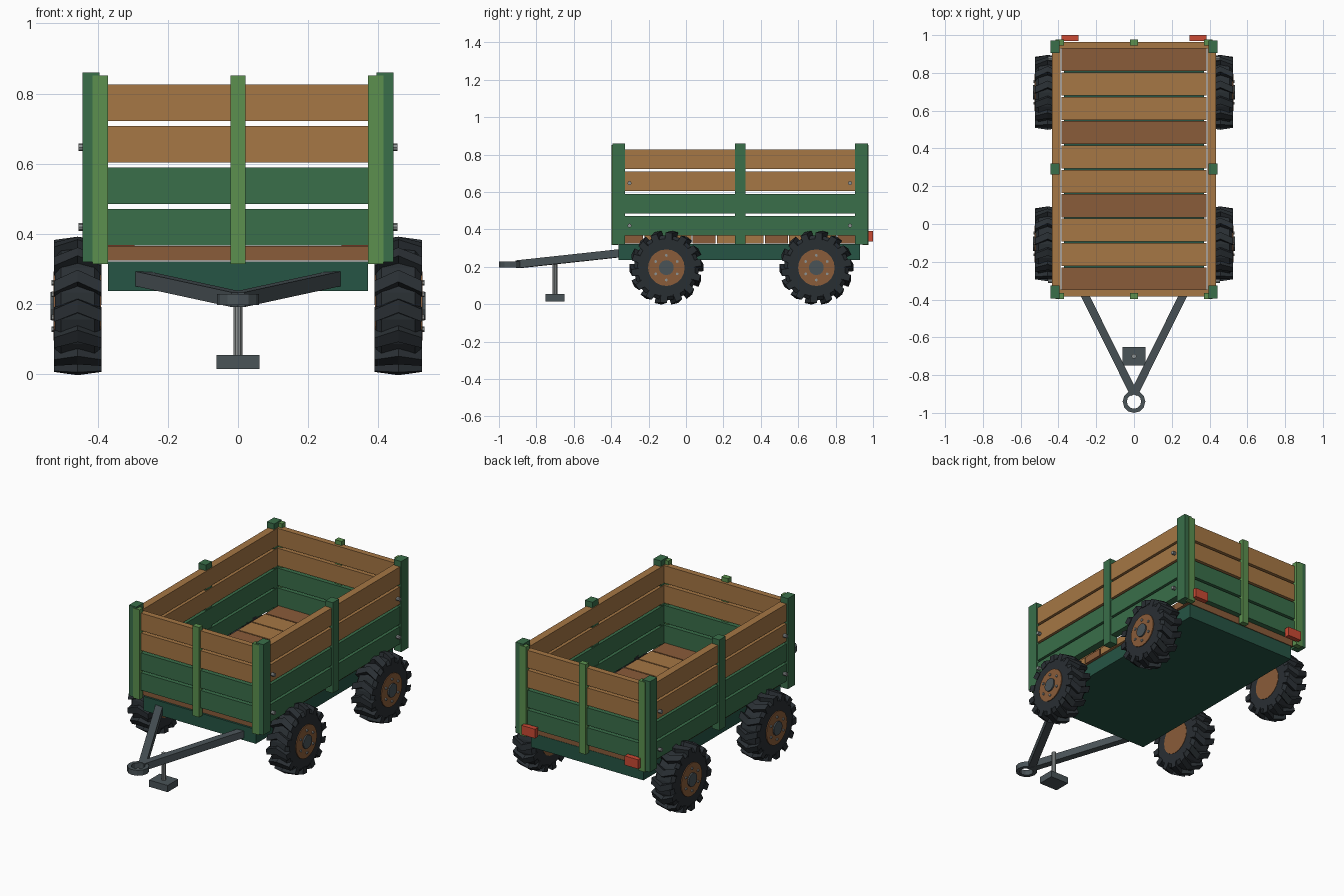
import bpy, bmesh
from math import sin, cos, pi, tau
from mathutils import Vector, Matrix

if "Cube" in bpy.data.objects:
    bpy.data.objects.remove(bpy.data.objects["Cube"])


def mat(name, r, g, b):
    m = bpy.data.materials.new(name)
    m.diffuse_color = [(c / 255) ** 2.2 for c in (r, g, b)] + [1]
    m.use_nodes = True
    m.node_tree.nodes["Principled BSDF"].inputs["Base Color"].default_value = m.diffuse_color
    return m


WOOD = mat("wood", 164, 118, 70)
DARKWOOD = mat("dark_wood", 136, 92, 60)
GREEN = mat("green", 60, 110, 75)
LIGHT = mat("light_green", 92, 143, 80)
FRAME = mat("frame_green", 42, 85, 70)
RUBBER = mat("rubber", 45, 50, 54)
STEEL = mat("steel", 75, 84, 88)
ZINC = mat("zinc", 140, 145, 145)
RED = mat("red", 200, 75, 55)
YC = 0.29  # middle of the cargo body along y


def finish(name, bm, m):
    bmesh.ops.recalc_face_normals(bm, faces=bm.faces[:])
    me = bpy.data.meshes.new(name)
    bm.to_mesh(me)
    bm.free()
    me.materials.append(m)
    o = bpy.data.objects.new(name, me)
    bpy.context.collection.objects.link(o)
    return o


def box(name, x, y, z, m):
    """Box from (min, max) ranges."""
    bm = bmesh.new()
    bmesh.ops.create_cube(bm, size=1)
    for v in bm.verts:
        v.co = [r[0] if c < 0 else r[1] for c, r in zip(v.co, (x, y, z))]
    return finish(name, bm, m)


def rod(name, a, b, r, m, n=10):
    a, b = Vector(a), Vector(b)
    bm = bmesh.new()
    rot = (b - a).to_track_quat('Z', 'Y').to_matrix().to_4x4()
    bmesh.ops.create_cone(bm, cap_ends=True, segments=n, radius1=r, radius2=r,
                          depth=(b - a).length,
                          matrix=Matrix.Translation((a + b) / 2) @ rot)
    return finish(name, bm, m)


def lathe(name, profile, centre, axis, n, m):
    """Revolve a closed (along, radius) profile about the x or z axis."""
    bm = bmesh.new()
    rings = []
    for i in range(n):
        c, s = cos(tau * i / n), sin(tau * i / n)
        rings.append([bm.verts.new(Vector(centre) + (Vector((h, r * c, r * s)) if axis == 'X'
                                                     else Vector((r * c, r * s, h))))
                      for h, r in profile])
    k = len(profile)
    for i in range(n):
        p, q = rings[i], rings[(i + 1) % n]
        for j in range(k):
            bm.faces.new((p[j], p[(j + 1) % k], q[(j + 1) % k], q[j]))
    return finish(name, bm, m)


# Chassis and floor planks
box("chassis", (-0.37, 0.37), (-0.36, 0.93), (0.237, 0.322), FRAME)
for i in range(10):
    y = YC + (i - 4.5) * 0.129
    box("floor_plank", (-0.385, 0.385), (y - 0.061, y + 0.061), (0.324, 0.366),
        DARKWOOD if i % 3 == 0 else WOOD)

# Wall boards: two green rows, two wooden rows
for i in range(4):
    z = (0.367 + i * 0.1185, 0.471 + i * 0.1185)
    m = GREEN if i < 2 else WOOD
    for s in (-1, 1):
        box("side_board", sorted((s * 0.39, s * 0.435)), (-0.385, 0.965), z, m)
        box("end_board", (-0.39, 0.39), sorted((YC + s * 0.638, YC + s * 0.673)), z, m)

# Wall posts
for s in (-1, 1):
    for y, w in ((-0.36, 0.034), (YC, 0.029), (0.938, 0.034)):
        box("side_post", sorted((s * 0.394, s * 0.443)), (y - w, y + w), (0.32, 0.86), GREEN)
    for x in (-0.393, 0, 0.393):
        box("end_post", (x - 0.022, x + 0.022),
            sorted((YC + s * 0.654, YC + s * 0.687)), (0.315, 0.851), LIGHT)

# Board bolts and tail lights
for s in (-1, 1):
    for y in (-0.302, 0.877):
        for z in (0.42, 0.647):
            rod("board_bolt", (s * 0.425, y, z), (s * 0.455, y, z), 0.011, ZINC, 8)
    box("tail_light", sorted((s * 0.295, s * 0.385)), (0.97, 1.0), (0.335, 0.39), RED)


# Wheels
def lugs(centre, n=14, w=0.105, skew=0.15):
    """Chevron tread: two skewed blocks for each lug."""
    bm = bmesh.new()
    for i in range(n):
        for s in (-1, 1):
            vs = []
            for x, da, top, base in ((0, 0, 0.199, 0.165), (s * 0.068, skew, 0.188, 0.148)):
                for r, k in ((base, -1.2), (base, 1.2), (top, 0.9), (top, -0.9)):
                    a = tau * i / n + da + k * w
                    vs.append(bm.verts.new(Vector(centre) + Vector((x, r * cos(a), r * sin(a)))))
            bm.faces.new(vs[:4])
            bm.faces.new(vs[4:])
            for j in range(4):
                k = (j + 1) % 4
                bm.faces.new((vs[j], vs[k], vs[4 + k], vs[4 + j]))
    return finish("tyre_lugs", bm, RUBBER)


TYRE = [(-0.064, 0.095), (-0.064, 0.155), (-0.048, 0.174), (0.048, 0.174),
        (0.064, 0.155), (0.064, 0.095)]
for s in (-1, 1):
    for y in (-0.105, 0.697):
        c = Vector((s * 0.457, y, 0.195))
        lathe("tyre", TYRE, c, 'X', 28, RUBBER)
        lugs(c)
        rod("wheel_disc", c - Vector((s * 0.066, 0, 0)), c + Vector((s * 0.069, 0, 0)),
            0.098, DARKWOOD, 20)
        rod("hub_cap", c, c + Vector((s * 0.077, 0, 0)), 0.04, STEEL, 14)
        for i in range(6):
            o = Vector((0, 0.066 * sin(i * pi / 3), 0.066 * cos(i * pi / 3)))
            rod("wheel_nut", c + o, c + o + Vector((s * 0.075, 0, 0)), 0.008, ZINC, 6)

# Drawbar: square beams meeting at the hitch ring
for s in (-1, 1):
    a, b = Vector((s * 0.281, -0.335, 0.274)), Vector((0, -0.9, 0.213))
    d = b - a
    side = d.cross(Vector((0, 0, 1))).normalized()
    up = side.cross(d).normalized()
    rot = Matrix((side, up, d.normalized())).transposed().to_4x4()
    bm = bmesh.new()
    bmesh.ops.create_cube(bm, size=1, matrix=Matrix.Translation((a + b) / 2) @ rot
                          @ Matrix.Diagonal((0.042, 0.042, d.length, 1)))
    finish("drawbar_beam", bm, STEEL)
lathe("hitch_ring", [(-0.016, 0.038), (-0.016, 0.06), (0.016, 0.06), (0.016, 0.038)],
      (0, -0.94, 0.213), 'Z', 12, STEEL)

# Parking stand
rod("stand_leg", (0, -0.7, 0.04), (0, -0.7, 0.215), 0.013, ZINC, 10)
box("stand_foot", (-0.061, 0.061), (-0.75, -0.65), (0.015, 0.055), STEEL)
